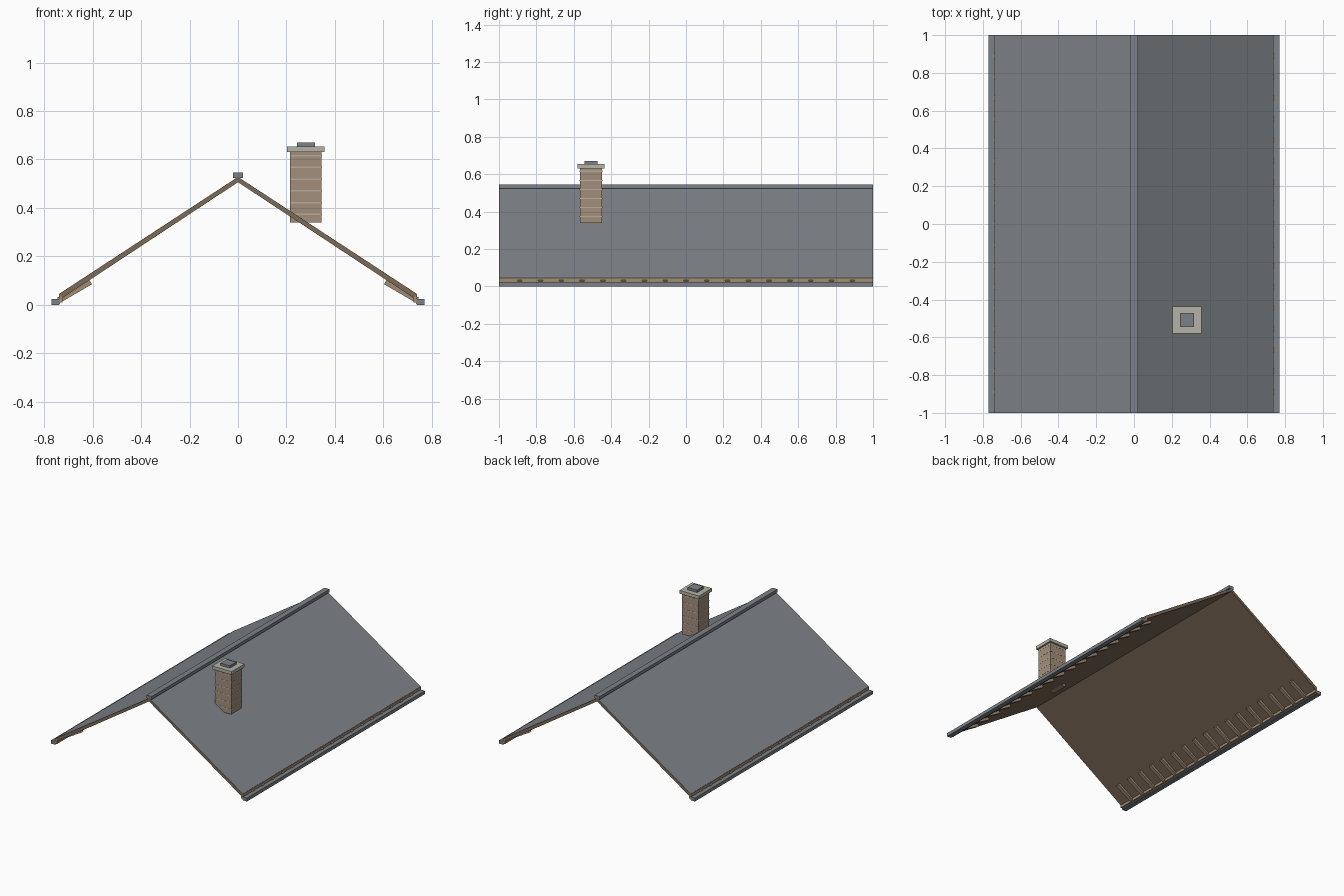
import bpy, bmesh

if "Cube" in bpy.data.objects:
    bpy.data.objects.remove(bpy.data.objects["Cube"])


def material(name, rgb):
    m = bpy.data.materials.new(name)
    m.diffuse_color = (*rgb, 1)
    m.use_nodes = True
    m.node_tree.nodes["Principled BSDF"].inputs["Base Color"].default_value = m.diffuse_color
    return m


SLATE = material("slate grey", (0.215, 0.23, 0.25))
METAL = material("metal grey", (0.20, 0.225, 0.25))
DECK = material("deck brown", (0.20, 0.145, 0.095))
TIMBER = material("timber brown", (0.36, 0.26, 0.175))
BRICK = material("brick tan", (0.37, 0.27, 0.195))
MORTAR = material("mortar", (0.47, 0.42, 0.35))
STONE = material("cap stone", (0.46, 0.45, 0.39))


def add_prism(bm, pts, y0, y1):
    """Extrude an x-z outline along y."""
    a = [bm.verts.new((x, y0, z)) for x, z in pts]
    b = [bm.verts.new((x, y1, z)) for x, z in pts]
    n = len(pts)
    bm.faces.new(a)
    bm.faces.new(b[::-1])
    for i in range(n):
        j = (i + 1) % n
        bm.faces.new((a[i], b[i], b[j], a[j]))


def finish(name, bm, *mats, top_rule=False):
    bmesh.ops.recalc_face_normals(bm, faces=bm.faces)
    if top_rule:  # second material on faces that look upward
        for f in bm.faces:
            f.material_index = 1 if f.normal.z > 0.5 else 0
    me = bpy.data.meshes.new(name)
    bm.to_mesh(me)
    bm.free()
    for m in mats:
        me.materials.append(m)
    ob = bpy.data.objects.new(name, me)
    bpy.context.collection.objects.link(ob)
    return ob


def prism(name, pts, y0, y1, *mats, top_rule=False):
    bm = bmesh.new()
    add_prism(bm, pts, y0, y1)
    return finish(name, bm, *mats, top_rule=top_rule)


def rect(x0, x1, z0, z1):
    return [(x0, z0), (x1, z0), (x1, z1), (x0, z1)]


# Both roof slopes, each with its eave parts
for side, s in (("left", -1), ("right", 1)):
    def flip(pts):
        return [(s * x, z) for x, z in pts]

    # Roof slab: slate on top, brown deck below and on the edges
    prism(side + "_roof_slope",
          flip([(0, 0.506), (0, 0.528), (0.737, 0.046), (0.725, 0.028)]),
          -1, 1, DECK, SLATE, top_rule=True)
    # Fascia board
    prism(side + "_fascia", flip(rect(0.724, 0.739, 0.01, 0.045)), -1, 1, TIMBER)
    # Gutter
    prism(side + "_gutter",
          flip([(0.739, 0.0), (0.77, 0.0), (0.77, 0.024), (0.735, 0.024), (0.735, 0.004)]),
          -1, 1, METAL)
    # Rafter tails poking just past the fascia
    bm = bmesh.new()
    for i in range(-8, 9):
        y = i / 9
        add_prism(bm, flip([(0.603, 0.085), (0.735, 0.008), (0.747, 0.029), (0.615, 0.106)]),
                  y - 0.013, y + 0.013)
    finish(side + "_rafter_tails", bm, TIMBER)

# Ridge cap
prism("ridge_cap", rect(-0.02, 0.02, 0.524, 0.546), -1, 1, METAL)

# Chimney
CX, CY = 0.28, -0.508


def block(name, wx, wy, z0, z1, mat):
    return prism(name, rect(CX - wx / 2, CX + wx / 2, z0, z1), CY - wy / 2, CY + wy / 2, mat)


block("chimney_stack", 0.130, 0.120, 0.34, 0.63, BRICK)
block("chimney_cap", 0.154, 0.145, 0.63, 0.653, STONE)
block("chimney_flue", 0.074, 0.072, 0.653, 0.67, METAL)
# Mortar courses
for i in range(6):
    z = 0.373 + i * 0.0485
    block("mortar_course_%d" % (i + 1), 0.132, 0.122, z - 0.003, z + 0.003, MORTAR)
